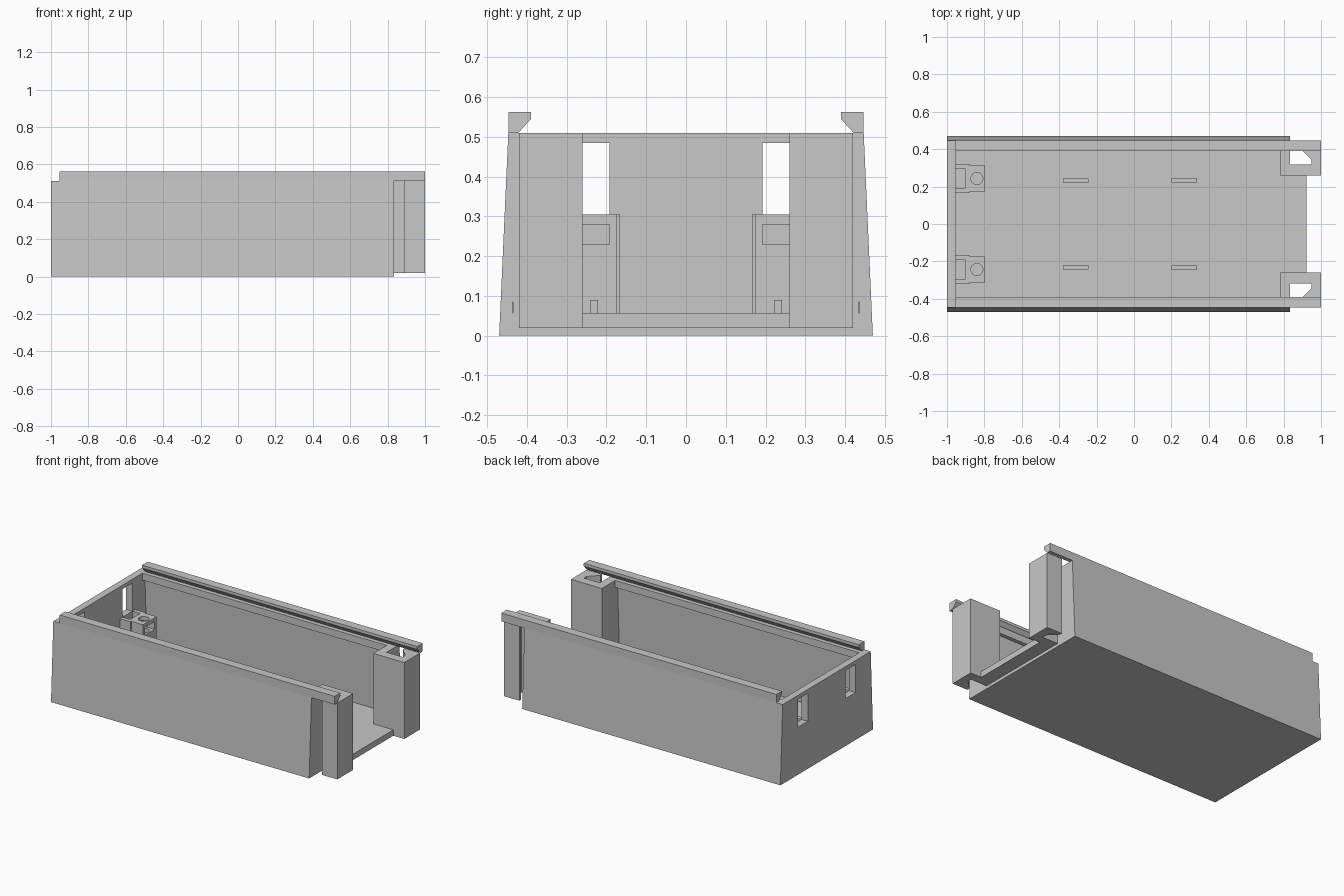
import bpy
import bmesh
from mathutils import Vector

cube = bpy.data.objects.get("Cube")
if cube:
    bpy.data.objects.remove(cube, do_unlink=True)

grey = bpy.data.materials.new("plain grey")
grey.use_nodes = True
grey.diffuse_color = (0.58, 0.58, 0.58, 1)
grey.node_tree.nodes["Principled BSDF"].inputs["Base Color"].default_value = grey.diffuse_color


def prism(name, outline, low, high, axis="z"):
    """Extrude an outline along z (x, y points) or along x (y, z points)."""
    bm = bmesh.new()
    place = (lambda a, b: (a, b, low)) if axis == "z" else (lambda a, b: (low, a, b))
    face = bm.faces.new([bm.verts.new(place(a, b)) for a, b in outline])
    moved = bmesh.ops.extrude_face_region(bm, geom=[face])["geom"]
    depth = high - low
    shift = Vector((0, 0, depth) if axis == "z" else (depth, 0, 0))
    bmesh.ops.translate(bm, vec=shift, verts=[v for v in moved if isinstance(v, bmesh.types.BMVert)])
    bmesh.ops.recalc_face_normals(bm, faces=bm.faces[:])
    mesh = bpy.data.meshes.new(name)
    bm.to_mesh(mesh)
    bm.free()
    mesh.materials.append(grey)
    obj = bpy.data.objects.new(name, mesh)
    bpy.context.collection.objects.link(obj)
    return obj


def box(name, x0, x1, y0, y1, z0, z1):
    return prism(name, [(x0, y0), (x1, y0), (x1, y1), (x0, y1)], z0, z1)


def combine(obj, other, operation="DIFFERENCE"):
    mod = obj.modifiers.new("combine", "BOOLEAN")
    mod.operation = operation
    mod.solver = "EXACT"
    mod.object = other
    bpy.context.view_layer.objects.active = obj
    bpy.ops.object.modifier_apply(modifier=mod.name)
    bpy.data.objects.remove(other, do_unlink=True)


# Tray with sloping long sides, open at the +x end, thicker lip along the top
tray = prism("tray", [(-0.47, 0), (0.47, 0), (0.447, 0.51), (-0.447, 0.51)], -1, 0.835, "x")
hollow = [(0.437, 0.057), (0.42, 0.465), (0.395, 0.465), (0.395, 0.6)]
mirrored = [(-y, z) for y, z in reversed(hollow)]
combine(tray, prism("cavity", hollow + mirrored, -0.955, 0.9, "x"))
for s in (-1, 1):
    y0, y1 = sorted((s * 0.192, s * 0.292))
    combine(tray, box("window", -1.1, -0.9, y0, y1, 0.305, 0.485))

# Floor tongue between the end posts
box("floor_tongue", 0.8, 0.922, -0.26, 0.26, 0.019, 0.057)

post_outline = [(0.78, 0.26), (1, 0.26), (1, 0.42), (0.89, 0.42), (0.89, 0.402),
                (0.948, 0.344), (0.948, 0.317), (0.835, 0.317), (0.835, 0.435), (0.78, 0.435)]
rail_section = [(0.447, 0.563), (0.39, 0.563), (0.39, 0.545), (0.422, 0.51), (0.447, 0.51)]

for side, s in (("left", 1), ("right", -1)):
    # Hooked end post and overhanging top rail
    prism("end_post_" + side, [(x, s * y) for x, y in post_outline], 0.019, 0.51)
    prism("top_rail_" + side, [(s * y, z) for y, z in rail_section], -0.955, 1, "x")

    # Screw block against the closed end: wide back, narrow front
    mid = s * 0.243
    block = box("screw_block_" + side, -0.96, -0.88, mid - 0.077, mid + 0.077, 0.05, 0.305)
    combine(block, box("front_part", -0.9, -0.797, mid - 0.069, mid + 0.069, 0.05, 0.305), "UNION")
    combine(block, box("top_slot", -0.955, -0.9, mid - 0.05, mid + 0.05, 0.2, 0.4))
    combine(block, box("nut_slot", -0.88, -0.7, mid - 0.05, mid + 0.05, 0.23, 0.28))
    bpy.ops.mesh.primitive_cylinder_add(vertices=32, radius=0.032, depth=0.3,
                                        location=(-0.84, mid, 0.27))
    combine(block, bpy.context.object)

    # Low locating ribs on the floor
    for i, x in enumerate((-0.38, 0.2)):
        y0, y1 = sorted((s * 0.221, s * 0.242))
        box(f"floor_rib_{side}_{i + 1}", x, x + 0.138, y0, y1, 0.05, 0.09)
